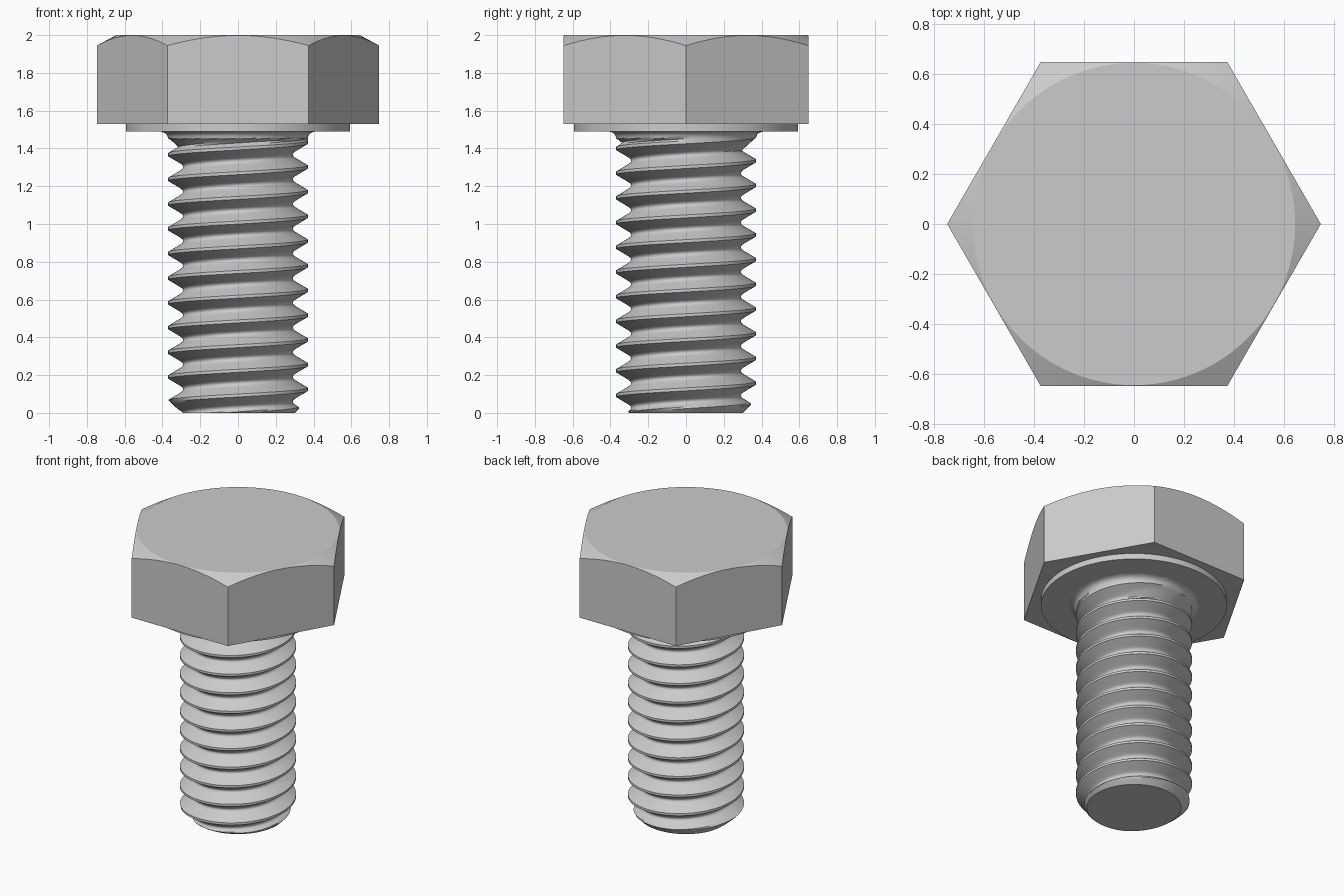
import bpy, bmesh
from math import cos, sin, pi, sqrt, radians

if "Cube" in bpy.data.objects:
    bpy.data.objects.remove(bpy.data.objects["Cube"])

N = 96               # columns around the axis
PITCH = 0.1308
Z_SEAT = 1.49        # underside of the washer face
R_NECK = 0.41        # outer radius of the fillet under the head


def finish(bm, name, angle):
    bmesh.ops.remove_doubles(bm, verts=bm.verts, dist=1e-5)
    mesh = bpy.data.meshes.new(name)
    bm.to_mesh(mesh)
    bm.free()
    obj = bpy.data.objects.new(name, mesh)
    bpy.context.collection.objects.link(obj)
    bpy.ops.object.select_all(action='DESELECT')
    obj.select_set(True)
    bpy.context.view_layer.objects.active = obj
    bpy.ops.object.shade_smooth_by_angle(angle=radians(angle))


def skin(rows, name, angle, cap_bottom=False, cap_top=False):
    """Join rows of (radius, z), N + 1 points each, into a surface of faces."""
    bm = bmesh.new()
    grid = [[bm.verts.new((r * cos(2 * pi * i / N), r * sin(2 * pi * i / N), z))
             for i, (r, z) in enumerate(row)] for row in rows]
    for lo, hi in zip(grid, grid[1:]):
        for i in range(N):
            bm.faces.new((lo[i], lo[i + 1], hi[i + 1], hi[i]))
    if cap_bottom:
        bm.faces.new(grid[0][N - 1::-1])
    if cap_top:
        bm.faces.new(grid[-1][:N])
    finish(bm, name, angle)


# Threaded shank: rows follow the helix and are clamped at both ends
def shank_radius(turn, z):
    f = ((z + 0.006) / PITCH - turn + 0.5) % 1 - 0.5
    flank = 0.37 - 1.732 * (abs(f) * PITCH - 0.008)
    root = 0.289
    r = 0.5 * (flank + root + sqrt((flank - root) ** 2 + 0.012 ** 2))
    r = min(r, 0.37, 0.30 + z)                             # crest and end chamfer
    r = max(r, min(0.365, 0.29 + 1.1 * (z - 1.385)))       # thread run-out
    if z > 1.45:                                           # fillet under the head
        r = max(r, R_NECK - sqrt(max(0, 0.04 ** 2 - (z - 1.45) ** 2)))
    return r


phases = (-0.061, 0.061, 0.14, 0.22, 0.29, 0.34, 0.38, 0.42, 0.46,
          0.5, 0.54, 0.58, 0.62, 0.66, 0.71, 0.78, 0.86)
rows = []
for k in range(-2, 13):
    for p in phases:
        row = []
        for i in range(N + 1):
            z = PITCH * (k + p + i / N) - 0.006
            z = min(max(z, 0), Z_SEAT)
            row.append((shank_radius(i / N, z), z))
        rows.append(row)
skin(rows, "threaded_shank", 35, cap_bottom=True)


# Hexagonal head with washer face and conical chamfer
def hex_radius(i):
    return 0.6475 / cos((i % (N // 6)) * 2 * pi / N - pi / 6)


def ring(r, z):
    return [(r, z)] * (N + 1)


hexagon = [hex_radius(i) for i in range(N + 1)]
skin([ring(R_NECK, Z_SEAT), ring(0.593, Z_SEAT), ring(0.593, 1.53),
      [(r, 1.53) for r in hexagon],
      [(r, 2 - 0.54 * (r - 0.645)) for r in hexagon],
      ring(0.645, 2)], "hex_head", 20, cap_top=True)
